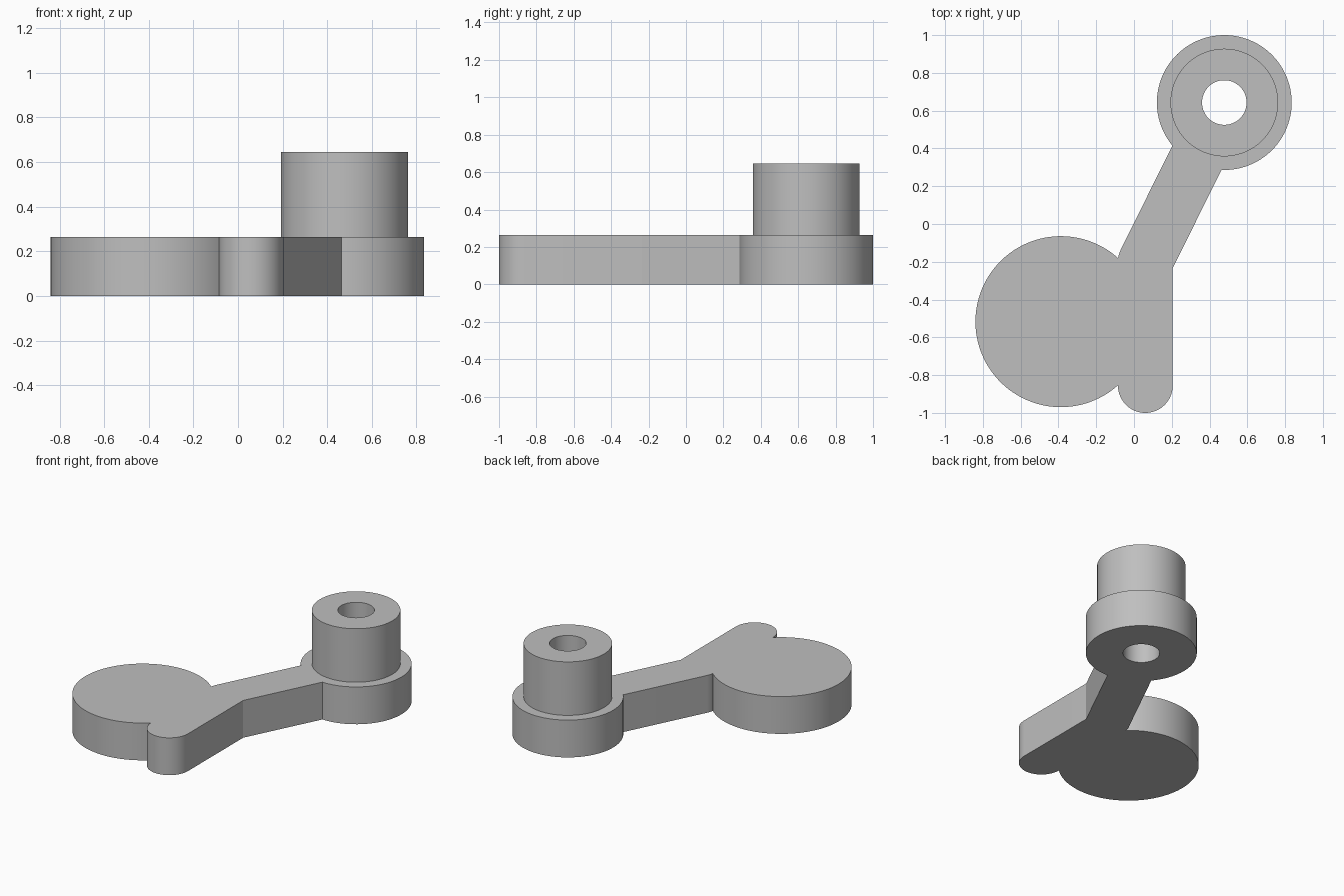
import bpy, bmesh
from math import radians, degrees, sin, cos, asin, atan2, sqrt

cube = bpy.data.objects.get("Cube")
if cube:
    bpy.data.objects.remove(cube, do_unlink=True)

PLATE_H, BOSS_H = 0.265, 0.645
HALF = 0.145                      # half width of the arm
DISC, DISC_R = (-0.387, -0.517), 0.4525
TIP, ELBOW = (0.06, -0.855), (0.06, -0.2)
RING, RING_R = (0.478, 0.643), 0.357
BOSS_R, HOLE_R = 0.285, 0.118

grey = bpy.data.materials.new("plain grey")
grey.use_nodes = True
colour = (0.52, 0.52, 0.52, 1)
grey.diffuse_color = colour
grey.node_tree.nodes["Principled BSDF"].inputs["Base Color"].default_value = colour


def arc(centre, r, a0, a1, n):
    """Points on a circle, counter-clockwise, angles in degrees."""
    angles = [radians(a0 + (a1 - a0) * i / n) for i in range(n + 1)]
    return [(centre[0] + r * cos(a), centre[1] + r * sin(a)) for a in angles]


def prism(name, outline, z0, z1):
    """Extrude a closed outline between two heights."""
    bm = bmesh.new()
    face = bm.faces.new([bm.verts.new((x, y, z0)) for x, y in outline])
    top = bmesh.ops.extrude_face_region(bm, geom=[face])["geom"]
    verts = [v for v in top if isinstance(v, bmesh.types.BMVert)]
    bmesh.ops.translate(bm, verts=verts, vec=(0, 0, z1 - z0))
    bmesh.ops.recalc_face_normals(bm, faces=bm.faces)
    mesh = bpy.data.meshes.new(name)
    bm.to_mesh(mesh)
    bm.free()
    mesh.materials.append(grey)
    obj = bpy.data.objects.new(name, mesh)
    bpy.context.collection.objects.link(obj)
    return obj


def combine(target, other, operation):
    """Apply a boolean and remove the helper."""
    bpy.context.view_layer.objects.active = target
    mod = target.modifiers.new(operation, 'BOOLEAN')
    mod.operation, mod.object, mod.solver = operation, other, 'EXACT'
    bpy.ops.object.modifier_apply(modifier=mod.name)
    bpy.data.objects.remove(other, do_unlink=True)


# Direction of the upper arm and where its edges meet the ring and the disc
arm = atan2(RING[1] - ELBOW[1], RING[0] - ELBOW[0])
arm_deg = degrees(arm)
spread = degrees(asin(HALF / RING_R))
left_x, right_x = TIP[0] - HALF, TIP[0] + HALF
reach = left_x - DISC[0]
notch = degrees(atan2(sqrt(DISC_R ** 2 - reach ** 2), reach))
inner_corner = (right_x, ELBOW[1] + HALF * (sin(arm) - 1) / cos(arm))

# Flat lever: rounded tip, bent arm, ring and large disc in one outline
outline = arc(TIP, HALF, 180, 360, 32)
outline.append(inner_corner)
outline += arc(RING, RING_R, arm_deg - 180 + spread, arm_deg + 180 - spread, 80)
outline += arc(ELBOW, HALF, arm_deg + 90, 172, 6)
outline += arc(DISC, DISC_R, notch, 360 - notch, 90)
lever = prism("lever", outline, 0, PLATE_H)

# Raised boss on the ring, bored right through
boss = prism("boss", arc(RING, BOSS_R, 0, 360, 96)[:-1], PLATE_H / 2, BOSS_H)
combine(lever, boss, 'UNION')
bore = prism("bore", arc(RING, HOLE_R, 0, 360, 64)[:-1], -0.1, BOSS_H + 0.1)
combine(lever, bore, 'DIFFERENCE')

bpy.ops.object.select_all(action='DESELECT')
lever.select_set(True)
bpy.context.view_layer.objects.active = lever
bpy.ops.object.shade_smooth_by_angle(angle=radians(25))
